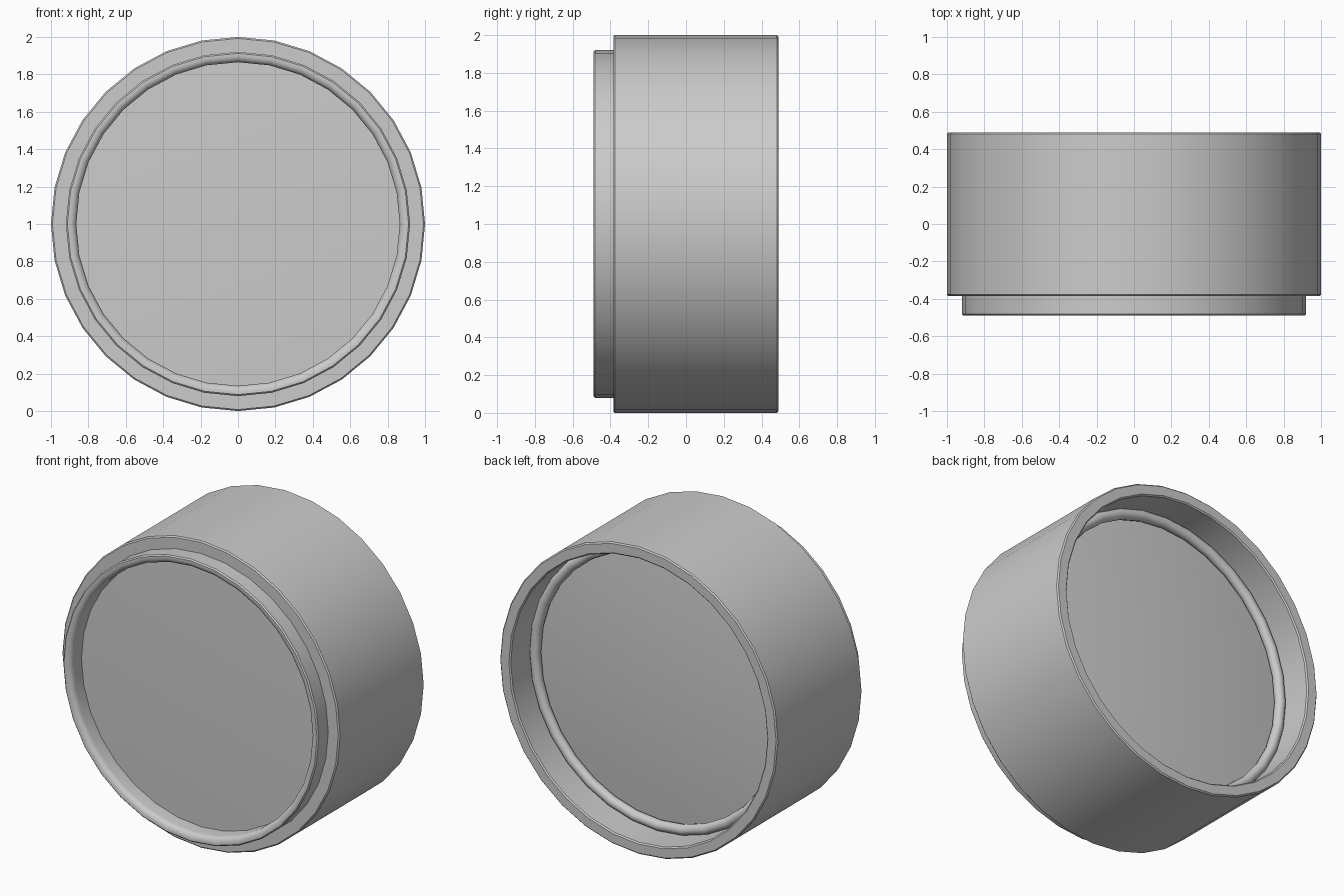
import bpy, bmesh, math

if "Cube" in bpy.data.objects:
    bpy.data.objects.remove(bpy.data.objects["Cube"])

SEGMENTS = 32


def lathe(name, profile, closed=True):
    """Turn a (radius, y) profile around the y axis through z = 1."""
    bm = bmesh.new()
    rings = []
    for r, y in profile:
        if r == 0:
            rings.append([bm.verts.new((0, y, 1))] * SEGMENTS)
        else:
            rings.append([bm.verts.new((r * math.sin(a), y, 1 + r * math.cos(a)))
                          for a in (2 * math.pi * i / SEGMENTS for i in range(SEGMENTS))])
    count = len(rings) if closed else len(rings) - 1
    for k in range(count):
        a, b = rings[k], rings[(k + 1) % len(rings)]
        for i in range(SEGMENTS):
            j = (i + 1) % SEGMENTS
            corners = list(dict.fromkeys((a[i], a[j], b[j], b[i])))
            bm.faces.new(corners)
    bmesh.ops.recalc_face_normals(bm, faces=bm.faces)
    mesh = bpy.data.meshes.new(name)
    bm.to_mesh(mesh)
    bm.free()
    obj = bpy.data.objects.new(name, mesh)
    bpy.context.collection.objects.link(obj)
    bpy.ops.object.select_all(action='DESELECT')
    bpy.context.view_layer.objects.active = obj
    obj.select_set(True)
    bpy.ops.object.shade_smooth_by_angle(angle=math.radians(35))
    return obj


def dome(edge_y, bulge, radius, steps=6):
    """Shallow curved face, listed from the rim to the middle."""
    return [(radius * (1 - k / steps), edge_y + bulge * (1 - (1 - k / steps) ** 2))
            for k in range(steps + 1)]


# Outer housing with an open bore at the back
lathe("housing", [
    (0.90, -0.385), (0.992, -0.385), (1.0, -0.377), (1.0, 0.482), (0.992, 0.49),
    (0.933, 0.49), (0.925, 0.482), (0.925, 0.22), (0.88, 0.22), (0.88, -0.36)])

# Front mounting ring with a rounded inner lip
lip = [(0.902 - 0.037 * math.sin(t), -0.455 - 0.035 * math.cos(t))
       for t in (math.pi / 2 * k / 5 for k in range(6))]
lathe("front_ring", [(0.865, -0.36), (0.92, -0.36), (0.92, -0.482), (0.912, -0.49)] + lip)

# Rear retaining ring
lathe("rear_retaining_ring", [
    (0.893 + 0.034 * math.cos(t), 0.275 + 0.034 * math.sin(t))
    for t in (2 * math.pi * k / 12 for k in range(12))])

# Lens block, gently curved on both faces
front = dome(-0.375, -0.015, 0.875)
back = dome(0.24, 0.045, 0.885)
lathe("lens", list(reversed(front)) + back, closed=False)
